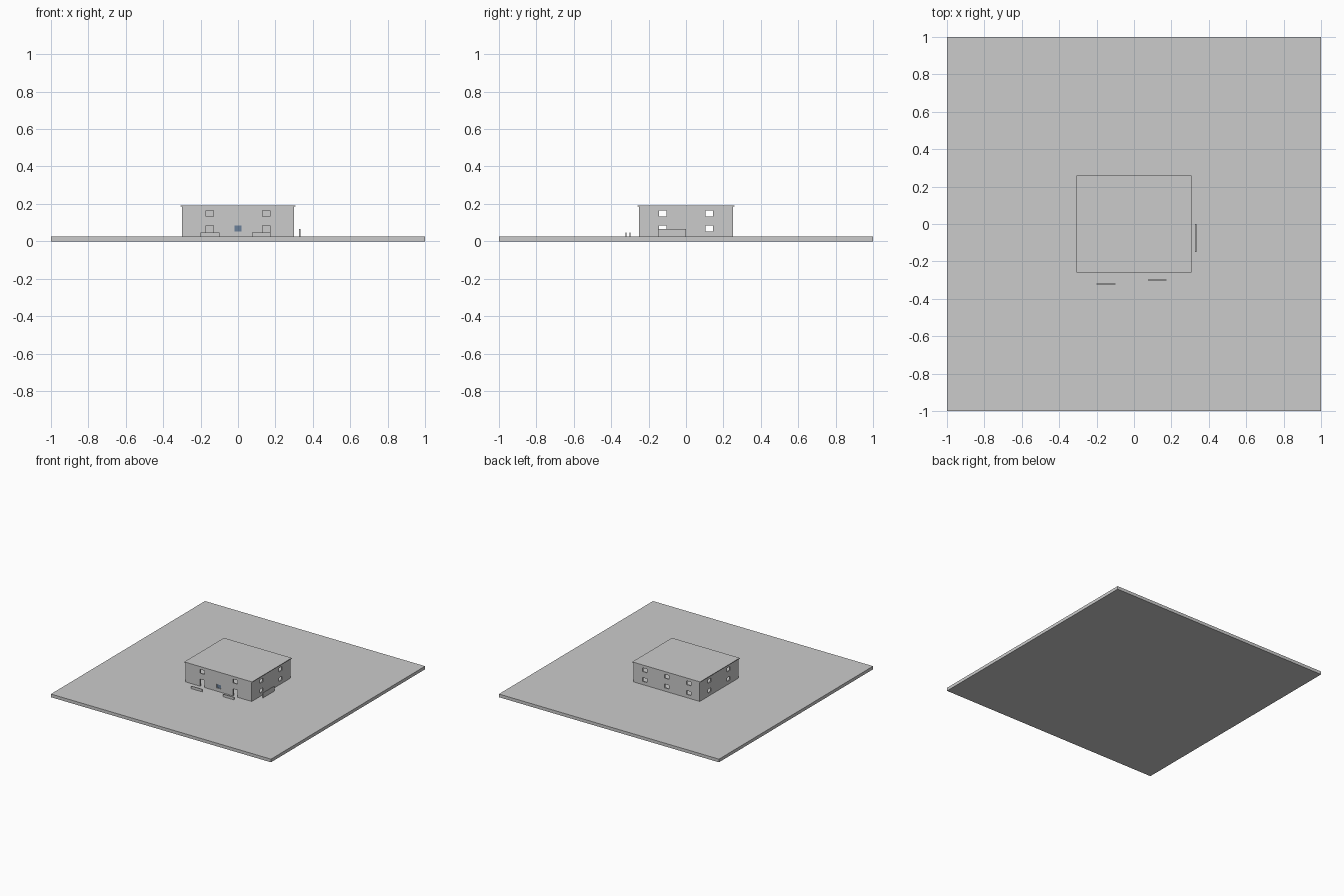
import bpy
import bmesh
from mathutils import Matrix, Vector

if "Cube" in bpy.data.objects:
    bpy.data.objects.remove(bpy.data.objects["Cube"])


def boxes(name, spans):
    """One object made of boxes given as (x0, x1, y0, y1, z0, z1)."""
    bm = bmesh.new()
    for x0, x1, y0, y1, z0, z1 in spans:
        centre = Vector((x0 + x1, y0 + y1, z0 + z1)) / 2
        size = (x1 - x0, y1 - y0, z1 - z0)
        bmesh.ops.create_cube(bm, size=1, matrix=Matrix.Translation(centre) @ Matrix.Diagonal((*size, 1)))
    mesh = bpy.data.meshes.new(name)
    bm.to_mesh(mesh)
    bm.free()
    obj = bpy.data.objects.new(name, mesh)
    bpy.context.collection.objects.link(obj)
    return obj


def cut(target, name, spans):
    cutter = boxes(name, spans)
    cutter.hide_render = True
    mod = target.modifiers.new(name, 'BOOLEAN')
    mod.operation = 'DIFFERENCE'
    mod.solver = 'EXACT'
    mod.object = cutter
    bpy.context.view_layer.objects.active = target
    bpy.ops.object.modifier_apply(modifier=name)
    bpy.data.objects.remove(cutter)


G = 0.026            # ground top
W, D = 0.30, 0.25    # half width and depth of the house
T = 0.01             # wall thickness
H = 0.02             # half window width
ROWS = [(0.053, 0.084), (0.133, 0.164)]

# Ground slab
boxes("ground", [(-1, 1, -1, 1, 0, G)])

# Two storey shell, hollowed out with a floor left between the storeys
house = boxes("house_walls", [(-W, W, -D, D, G, 0.186)])
cut(house, "rooms", [(-W + T, W - T, -D + T, D - T, 0.01, 0.102),
                     (-W + T, W - T, -D + T, D - T, 0.109, 0.2)])

# Back windows, front upper windows, front doors and middle front window
holes = [(x - H, x + H, D - 2 * T, D + T, a, b) for x in (-0.2, 0, 0.2) for a, b in ROWS]
for x, a, b in [(-0.15, *ROWS[1]), (0.15, *ROWS[1]), (0, *ROWS[0]),
                (-0.15, 0.01, 0.084), (0.15, 0.01, 0.084)]:
    holes.append((x - H, x + H, -D - T, -D + 2 * T, a, b))

# Side windows
for s in (-1, 1):
    for y in (-0.125, 0.125):
        for a, b in ROWS:
            x0, x1 = sorted((s * (W - 2 * T), s * (W + T)))
            holes.append((x0, x1, y - H, y + H, a, b))
cut(house, "openings", holes)

# Flat roof with a small overhang
boxes("roof", [(-0.308, 0.308, -0.258, 0.258, 0.186, 0.192)])

# Blue pane in the middle front window
pane = boxes("window_pane", [(-H, H, -D + 0.004, -D + 0.006, *ROWS[0])])
glass = bpy.data.materials.new("blue_glass")
glass.diffuse_color = (0.15, 0.22, 0.32, 1)
glass.use_nodes = True
glass.node_tree.nodes["Principled BSDF"].inputs["Base Color"].default_value = glass.diffuse_color
pane.data.materials.append(glass)

# Low screen walls standing outside
boxes("front_left_screen", [(-0.20, -0.10, -0.323, -0.317, G, 0.047)])
boxes("front_right_screen", [(0.075, 0.175, -0.303, -0.297, G, 0.047)])
boxes("side_screen", [(0.327, 0.333, -0.15, 0, G, 0.067)])
